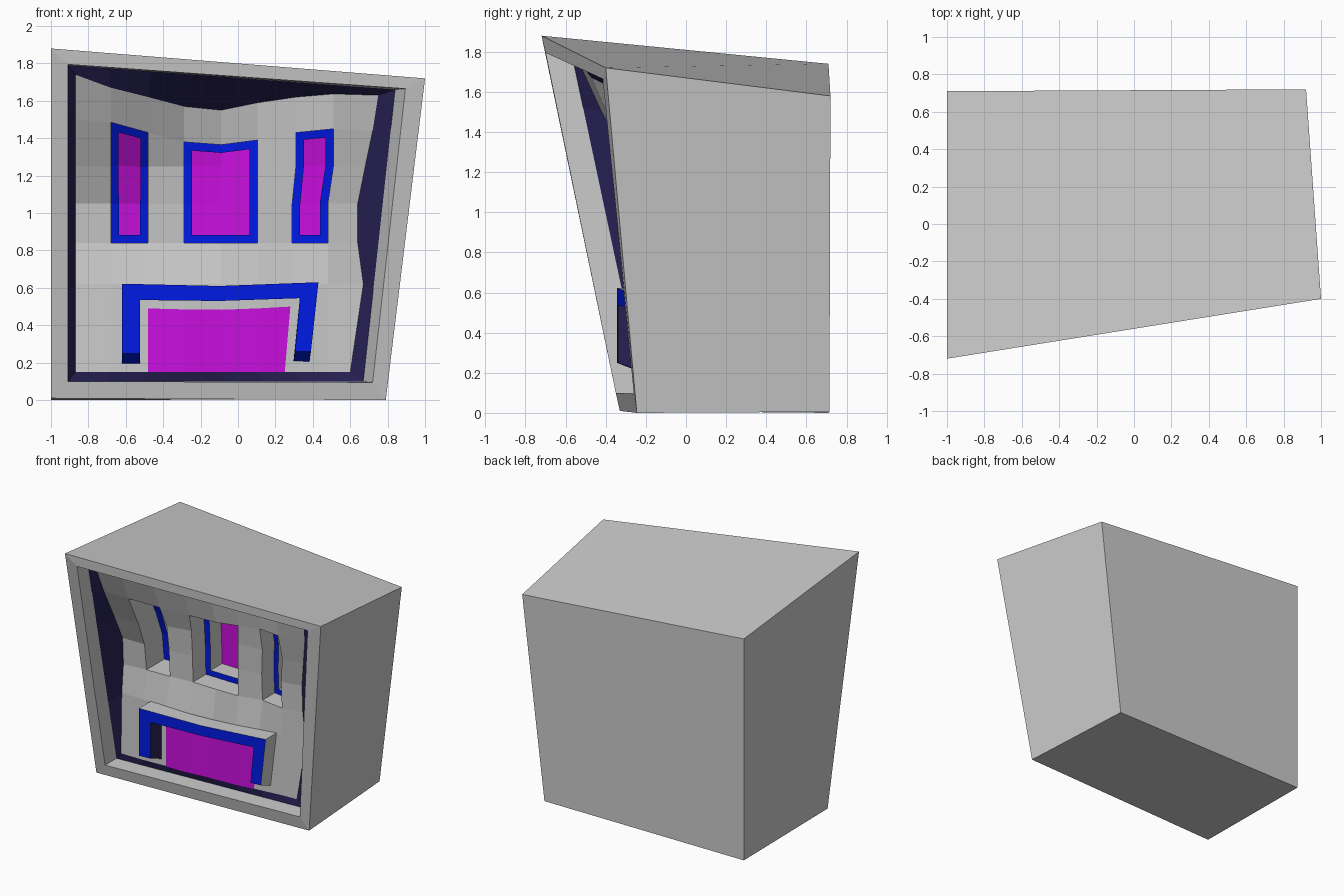
import bpy, bmesh
from mathutils import Vector

if "Cube" in bpy.data.objects:
    bpy.data.objects.remove(bpy.data.objects["Cube"])


def material(name, rgb):
    m = bpy.data.materials.new(name)
    m.diffuse_color = (*rgb, 1)
    m.use_nodes = True
    m.node_tree.nodes["Principled BSDF"].inputs["Base Color"].default_value = m.diffuse_color
    return m


GREY, NAVY, BLUE, PINK = range(4)
MATS = [material("plain_grey", (0.8, 0.8, 0.8)), material("dark_navy", (0.02, 0.015, 0.09)),
        material("bright_blue", (0.0, 0.01, 0.8)), material("magenta", (0.6, 0.005, 0.75))]


def finish(bm, name, recalc=False):
    if recalc:
        bmesh.ops.recalc_face_normals(bm, faces=bm.faces[:])
    me = bpy.data.meshes.new(name)
    bm.to_mesh(me)
    bm.free()
    for m in MATS:
        me.materials.append(m)
    ob = bpy.data.objects.new(name, me)
    bpy.context.collection.objects.link(ob)
    return ob


def face(bm, verts, mat=GREY):
    f = bm.faces.new(verts)
    f.material_index = mat
    return f


bm = bmesh.new()
ring = lambda pts: [bm.verts.new(p) for p in pts]

# Leaning block: front corners (bottom left, bottom right, top right, top left), then back
front = ring([(-1, -.33, .01), (.79, -.245, 0), (1, -.40, 1.72), (-1, -.72, 1.88)])
back = ring([(-1, .71, 0), (.73, .715, .005), (.92, .72, 1.58), (-1, .71, 1.74)])
face(bm, back)
# Flat rim around the opening
lip = ring([(-.91, -.35, .10), (.72, -.26, .095), (.895, -.415, 1.665), (-.91, -.70, 1.795)])
for i in range(4):
    j = (i + 1) % 4
    face(bm, [front[i], front[j], back[j], back[i]])
    face(bm, [front[i], front[j], lip[j], lip[i]])

# Warped back wall of the recess: columns by rows
XS = [-.87, -.68, -.48, -.29, -.09, .105, .29, .48, .6]
RIGHT = [.60, .67, .64, .64, .68, .72, .75]
ROWS = [.15, .62, .84, 1.05, 1.25]
WIN_TOP = [1.50, 1.485, 1.43, 1.38, 1.365, 1.39, 1.43, 1.45, 1.44]
CEIL = [1.74, 1.67, 1.62, 1.57, 1.55, 1.59, 1.62, 1.637, 1.63]
DEPTH = [[-.21, -.21, -.20, -.20, -.18, -.17, -.15, -.13, -.125],
         [-.20, -.20, -.20, -.20, -.18, -.17, -.15, -.13, -.11],
         [-.18, -.165, -.16, -.145, -.15, -.15, -.11, -.14, -.11],
         [-.19, -.19, -.17, -.15, -.15, -.15, -.12, -.15, -.12],
         [-.29, -.27, -.20, -.165, -.15, -.15, -.14, -.18, -.16],
         [-.42, -.39, -.29, -.19, -.15, -.15, -.174, -.23, -.20],
         [-.53, -.47, -.37, -.25, -.20, -.18, -.20, -.25, -.26]]
NC, NR = len(XS), len(DEPTH)
wall = []
for r in range(NR):
    zs = [ROWS[r]] * NC if r < 5 else (WIN_TOP, CEIL)[r - 5]
    xs = XS[:-1] + [RIGHT[r]]
    if r >= 4:
        xs[6] += .02
        xs[7] += .03
    wall.append(ring([(xs[c], DEPTH[r][c], zs[c]) for c in range(NC)]))
cells = {}
for r in range(NR - 1):
    for c in range(NC - 1):
        cells[r, c] = face(bm, [wall[r][c], wall[r][c + 1], wall[r + 1][c + 1], wall[r + 1][c]])

# Pale lip and dark tunnel joining rim and wall, one side at a time
inner = [Vector(p) for p in [(-.91, -.21, .10), (.67, -.13, .10), (.84, -.29, 1.66), (-.91, -.57, 1.79)]]
corner = ring(inner)
sides = [wall[0], [row[-1] for row in wall], wall[-1][::-1], [row[0] for row in wall][::-1]]
for i, side in enumerate(sides):
    j = (i + 1) % 4
    a, b = side[0].co, side[-1].co
    edge = [corner[i]]
    for v in side[1:-1]:
        t = (v.co - a).dot(b - a) / (b - a).length_squared
        edge.append(bm.verts.new(inner[i].lerp(inner[j], t)))
    edge.append(corner[j])
    face(bm, [lip[i], lip[j]] + edge[::-1])
    for k in range(len(side) - 1):
        face(bm, [edge[k], edge[k + 1], side[k + 1], side[k]], NAVY)
bmesh.ops.recalc_face_normals(bm, faces=bm.faces[:])


def push(faces, depth):
    out = bmesh.ops.extrude_face_region(bm, geom=faces)["geom"]
    bmesh.ops.delete(bm, geom=[f for f in faces if f.is_valid], context='FACES')
    bmesh.ops.translate(bm, vec=(0, depth, 0), verts=[e for e in out if isinstance(e, bmesh.types.BMVert)])
    return [e for e in out if isinstance(e, bmesh.types.BMFace)]


# Three stepped windows: reveal, blue frame, reveal, magenta pane
for cols, depth in (((1,), .22), ((3, 4), .16), ((6,), .15)):
    pane = push([cells[r, c] for r in (2, 3, 4) for c in cols], depth)
    frame = bmesh.ops.inset_region(bm, faces=pane, thickness=.043, use_even_offset=True)["faces"]
    for f in frame:
        f.material_index = BLUE
    for f in push(pane, .14):
        f.material_index = PINK
finish(bm, "house_block", recalc=True)

# Door canopy: upside-down U with slanted leg ends
bm = bmesh.new()
U = [(-.62, .25), (-.62, .622), (-.1, .61), (.43, .63), (.39, .26), (.305, .26), (.33, .545), (-.1, .53),
     (-.525, .535), (-.525, .25)]
f_loop, b_loop = [], []
for x, z in U:
    t = .07 * (x + .62)
    f_loop.append(bm.verts.new((x, -.345 + t, z)))
    drop = .065 if z < .3 else 0
    b_loop.append(bm.verts.new((x - drop * .15 * (x > 0), -.18 + t, z - drop)))
U_MATS = [GREY, GREY, GREY, GREY, BLUE, NAVY, NAVY, NAVY, NAVY, BLUE]
for i, m in enumerate(U_MATS):
    j = (i + 1) % len(U)
    face(bm, [f_loop[i], f_loop[j], b_loop[j], b_loop[i]], m)
# front and back as quads following the U
for loop in (f_loop, b_loop):
    for q in ((0, 1, 8, 9), (1, 2, 7, 8), (2, 3, 6, 7), (3, 4, 5, 6)):
        face(bm, [loop[k] for k in q], BLUE)
finish(bm, "door_canopy", recalc=True)

# Wide door lying on the wall
bm = bmesh.new()
low, high = [], []
for x0, x1, y, z in ((-.48, -.48, -.20, .49), (-.29, -.29, -.20, .485), (-.09, -.09, -.18, .483),
                     (.105, .105, -.17, .49), (.25, .28, -.152, .50)):
    low.append(bm.verts.new((x0, y - .006, .15)))
    high.append(bm.verts.new((x1, y - .006, z)))
for i in range(4):
    face(bm, [low[i], low[i + 1], high[i + 1], high[i]], PINK)
finish(bm, "door")
